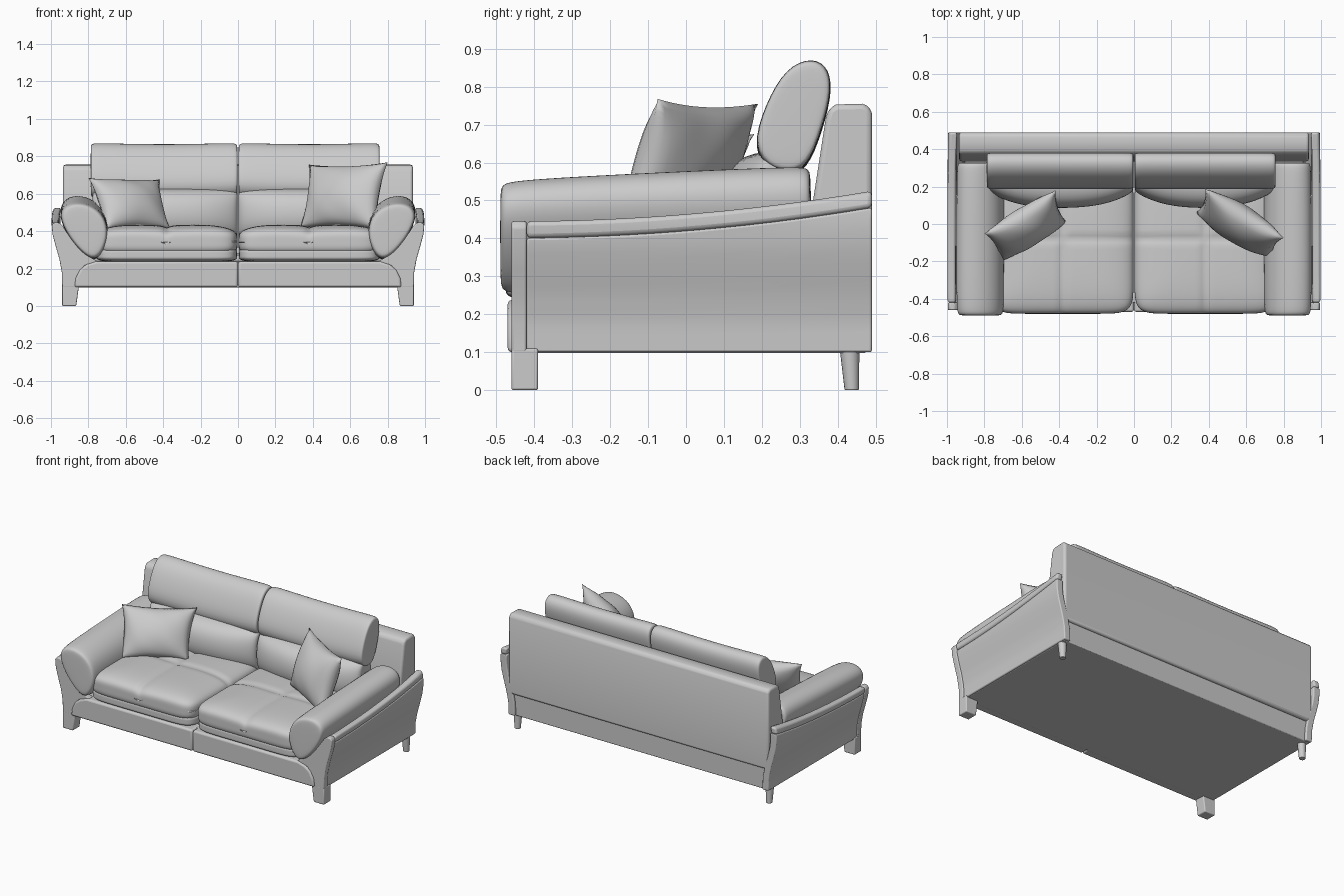
import bpy, bmesh, math
from mathutils import Vector

if "Cube" in bpy.data.objects:
    bpy.data.objects.remove(bpy.data.objects["Cube"])


def finish(name, bm, bevel=0, sub=0, mirror=False, smooth=False, merge=0):
    if merge:
        bmesh.ops.remove_doubles(bm, verts=bm.verts, dist=merge)
    bmesh.ops.recalc_face_normals(bm, faces=bm.faces)
    me = bpy.data.meshes.new(name)
    bm.to_mesh(me)
    bm.free()
    ob = bpy.data.objects.new(name, me)
    bpy.context.collection.objects.link(ob)
    if sub or smooth:
        for p in me.polygons:
            p.use_smooth = True
    else:
        bpy.ops.object.select_all(action='DESELECT')
        ob.select_set(True)
        bpy.context.view_layer.objects.active = ob
        bpy.ops.object.shade_smooth_by_angle(angle=math.radians(40))
    if bevel:
        m = ob.modifiers.new("bevel", 'BEVEL')
        m.width, m.segments, m.limit_method = bevel, 3, 'ANGLE'
        m.angle_limit = math.radians(40)
    if sub:
        m = ob.modifiers.new("subdivision", 'SUBSURF')
        m.levels = m.render_levels = sub
    if mirror:
        ob.modifiers.new("mirror", 'MIRROR')
    return ob


def loft(name, rings, **kw):
    """Skin closed rings of equal length and cap both ends."""
    bm = bmesh.new()
    vs = [[bm.verts.new(p) for p in r] for r in rings]
    n = len(vs[0])
    for a, b in zip(vs, vs[1:]):
        for i in range(n):
            bm.faces.new((a[i], a[(i + 1) % n], b[(i + 1) % n], b[i]))
    bm.faces.new(vs[0])
    bm.faces.new(vs[-1])
    return finish(name, bm, **kw)


def box(name, x0, x1, y0, y1, z0, z1, **kw):
    return loft(name, [[(x0, y0, z), (x1, y0, z), (x1, y1, z), (x0, y1, z)] for z in (z0, z1)], **kw)


def interp(table, v):
    for (a, fa), (b, fb) in zip(table, table[1:]):
        if v <= b:
            return fa + (fb - fa) * max(0, (v - a) / (b - a))
    return table[-1][1]


# Base: two padded front halves with rounded outer corners, plus hidden frame
half = [(0.001, .1), (.875, .1), (.868, .15), (.845, .195), (.81, .222), (.76, .238), (0.001, .238)]
loft("padded_base", [[(x, y, z) for x, z in half] for y in (-.47, .47)], bevel=.012, mirror=True)
box("under_frame", -.925, .925, -.42, .475, .098, .235, bevel=.005)

# Back panel
back = [(.335, .235), (.335, .5), (.368, .715), (.375, .74), (.395, .753),
        (.465, .755), (.483, .748), (.49, .73), (.49, .235)]
loft("back_panel", [[(x, y, z) for y, z in back] for x in (-.935, .935)], bevel=.014)

# Curved side panels and their top rails
flare = [(.1, .938), (.18, .941), (.25, .955), (.32, .975), (.38, .990), (.44, .997), (.49, .995), (.53, .984)]


def top(y):
    return .445 + .08 * ((y + .46) / .95) ** 2


def side_ring(y, lo, hi, n, shift, thick):
    zs = [lo + (hi - lo) * i / n for i in range(n + 1)]
    return ([(interp(flare, z) + shift, y, z) for z in zs]
            + [(interp(flare, z) + shift - thick, y, z) for z in reversed(zs)])


ys = [-.42 + .91 * i / 14 for i in range(15)]
loft("side_panel", [side_ring(y, .1, top(y) - .044, 14, -.003, .045) for y in ys], bevel=.006, mirror=True)
loft("side_rail", [side_ring(y, top(y) - .044, top(y), 3, 0, .042) for y in ys], bevel=.012, mirror=True)

# Front posts, flaring in under the arm pads
post = [(.87, .1), (.86, .16), (.82, .215), (.745, .236), (.79, .26), (.85, .31), (.90, .37), (.94, .43),
        (.96, .446), (.985, .445), (.996, .43), (.991, .38), (.975, .32), (.955, .25), (.942, .18), (.94, .1)]
loft("front_post", [[(x, y, z) for x, z in post] for y in (-.46, -.42)], bevel=.006, mirror=True)

# Legs
loft("front_leg", [[(a, -.46, z), (b, -.46, z), (b, -.39, z), (a, -.39, z)]
                   for a, b, z in ((.865, .94, 0), (.85, .94, .11))], bevel=.006, mirror=True)
loft("rear_leg", [[(.905 + r * math.cos(i * math.pi / 8), y + r * math.sin(i * math.pi / 8), z) for i in range(16)]
                  for y, r, z in ((.437, .019, 0), (.431, .026, .11))], bevel=.003, mirror=True)

# Arm pads, leaning outwards and lower at the front
arm = [(.775, .232), (.72, .29), (.688, .40), (.71, .51), (.775, .575),
       (.855, .598), (.925, .58), (.955, .525), (.935, .44), (.865, .32)]


def arm_ring(y, s):
    k = .885 + .115 * (y + .49) / .82
    cx, cz = .82, .44
    return [(cx + (x - cx) * s, y, .232 + (cz + (z - cz) * s - .232) * k) for x, z in arm]


loft("arm_pad", [arm_ring(y, s) for y, s in
                 ((-.49, .8), (-.485, .93), (-.46, 1), (-.3, 1.02), (0, 1.02), (.28, 1), (.322, .97), (.33, .85))],
     sub=2, mirror=True)


# Seat cushions: rounded blocks with stitched grooves on top
def cushion(name, c, h, power, grooves):
    bm = bmesh.new()
    bmesh.ops.create_cube(bm, size=2)
    bmesh.ops.subdivide_edges(bm, edges=bm.edges[:], cuts=39, use_grid_fill=True)
    for v in bm.verts:
        x, y, z = v.co
        r = (abs(x) ** 9 + abs(y) ** 9) ** (1 / 9)
        s = (r ** power + abs(z) ** power) ** (1 / power)
        x, y, z = x / s * h[0], y / s * h[1], z / s * h[2]
        if grooves and z > 0:
            z -= .010 * max(math.exp(-(x / .02) ** 2), math.exp(-((y - .02) / .02) ** 2))
            z -= .006 * (1 - abs(math.sin(math.pi * x / h[0])))
        v.co = (c[0] + x, c[1] + y, c[2] + z)
    finish(name, bm, smooth=True)


for side, sx in (("left", -1), ("right", 1)):
    cushion(side + "_seat_top", (sx * .381, -.10, .345), (.379, .38, .09), 4, True)
    cushion(side + "_seat_bottom", (sx * .381, -.10, .275), (.377, .375, .042), 5, False)

# Back cushions: an upper headroll and a bulging lumbar part
upper = [(.335, .882), (.262, .853), (.208, .755), (.172, .64), (.225, .575),
         (.31, .57), (.35, .66), (.385, .78), (.38, .85)]
lower = [(.31, .625), (.2, .635), (.11, .60), (.08, .51), (.09, .41), (.16, .35), (.31, .35)]


def across(width, inset):
    return [0.002, .006, .03, inset, width / 2, width - inset, width - .03, width - .006, width - .002]


for side, sx, w in (("left", -1, .79), ("right", 1, .76)):
    rings = []
    for x, s in zip(across(w, .2), (.86, .96, 1, 1, 1, 1, 1, .96, .86)):
        dip = .008 * math.sin(math.pi * x / w)
        rings.append([(sx * x, .29 + (y - .29) * s, .72 + (z - .72) * s - dip) for y, z in upper])
    loft(side + "_back_cushion_upper", rings, sub=2)
    rings = []
    for x, s in zip(across(w - .01, .17), (.5, .58, .7, .95, 1.02, .95, .7, .58, .5)):
        k = .9 + .1 * s
        rings.append([(sx * x, .31 + (y - .31) * s, .49 + (z - .49) * k) for y, z in lower])
    loft(side + "_back_cushion_lower", rings, sub=2)


# Throw pillows: four corners, puffed in the middle, edges drawn in
def pillow(name, corners, thick):
    a, b, c, d = map(Vector, corners)
    mid = (a + b + c + d) / 4
    normal = (b - a).cross(d - a).normalized()
    n = 24
    bm = bmesh.new()
    for sign in (-1, 1):
        grid = []
        for i in range(n + 1):
            for j in range(n + 1):
                u, v = i / n * 2 - 1, j / n * 2 - 1
                pu, pv = u * (1 - .09 * (1 - v * v)), v * (1 - .09 * (1 - u * u))
                s, t = (pu + 1) / 2, (pv + 1) / 2
                p = (a * (1 - s) + b * s) * (1 - t) + (d * (1 - s) + c * s) * t
                e = max(0, (1 - u * u) * (1 - v * v))
                fold = .05 * math.sin(7 * u + 4 * v) * (1 - e)
                p += normal * sign * thick * e ** .55 * (1 + fold)
                grid.append(bm.verts.new(p))
        for i in range(n):
            for j in range(n):
                k = i * (n + 1) + j
                bm.faces.new((grid[k], grid[k + 1], grid[k + n + 2], grid[k + n + 1]))
    finish(name, bm, smooth=True, merge=.0005)


pillow("left_throw_pillow", ((-.71, -.20, .41), (-.36, .01, .41), (-.42, .18, .675), (-.80, -.05, .685)), .085)
pillow("right_throw_pillow", ((.33, .06, .415), (.74, -.18, .41), (.80, -.075, .768), (.38, .19, .755)), .095)
